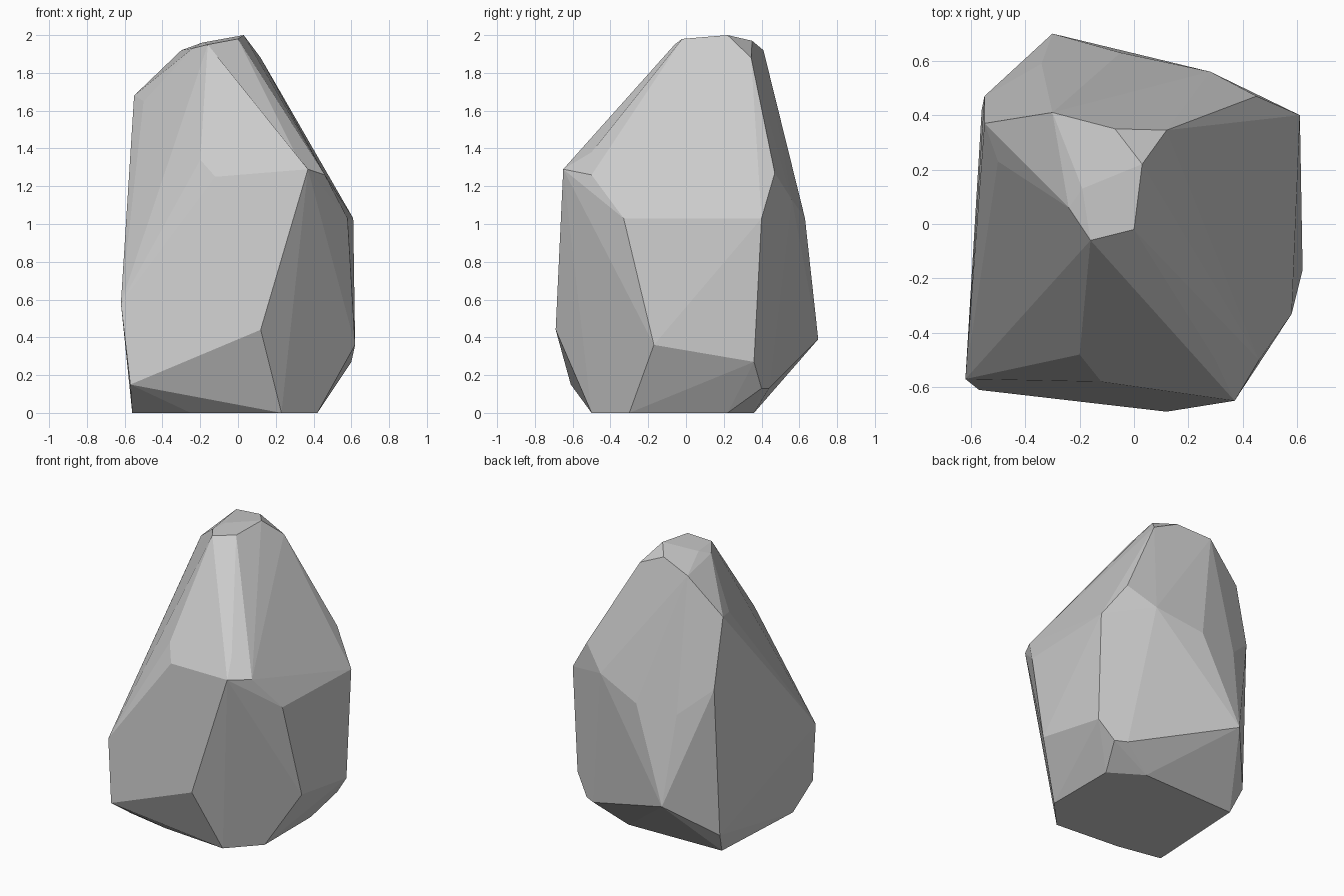
import bpy, bmesh, math
from mathutils import Vector
from mathutils.geometry import intersect_point_line

if "Cube" in bpy.data.objects:
    bpy.data.objects.remove(bpy.data.objects["Cube"])

# corner points of the faceted stone, by region
base = [(.42, .22, 0), (.2, .36, 0), (-.52, .34, 0), (-.56, -.4, 0),
        (-.25, -.46, 0), (.23, -.5, 0), (.42, -.3, 0)]
lower = [(.62, -.17, .36), (.6, .36, .27), (.5, .4, .13), (.42, .44, .13),
         (.25, .49, .36), (-.3, .7, .39), (-.56, .42, .15),
         (-.57, -.61, .15), (-.62, -.57, .58), (-.22, -.65, .43), (.12, -.69, .44)]
shoulder = [(.61, .4, 1.03), (.58, -.33, 1.03), (.46, -.5, 1.26), (.37, -.65, 1.29),
            (-.12, -.58, 1.25), (.45, .47, 1.27), (.28, .56, 1.13),
            (-.05, .63, 1.03), (-.34, .59, 1.01), (-.55, .47, 1.2)]
crown = [(0, -.02, 1.98), (.03, .22, 2), (.12, .345, 1.88), (-.07, .35, 1.97),
         (-.3, .41, 1.92), (-.55, .37, 1.68), (-.5, .23, 1.65),
         (-.24, .06, 1.93), (-.16, -.06, 1.95), (-.19, .13, 1.96)]
# shallow hollows pressed into the hull
hollows = [(.3, -.5, 1.38), (-.2, -.48, 1.34), (-.44, -.54, .9)]

bm = bmesh.new()
for p in base + lower + shoulder + crown:
    bm.verts.new(p)
hull = bmesh.ops.convex_hull(bm, input=bm.verts[:])
bmesh.ops.delete(bm, geom=[v for v in bm.verts if not v.link_faces], context='VERTS')
bmesh.ops.triangulate(bm, faces=bm.faces[:])


def press(point):
    """Split the nearest edge, join it to its neighbours and move the new corner."""
    p = Vector(point)

    def gap(e):
        a, b = e.verts[0].co, e.verts[1].co
        t = min(max(intersect_point_line(p, a, b)[1], .1), .9)
        return (a.lerp(b, t) - p).length
    edge = min(bm.edges, key=gap)
    v = bmesh.utils.edge_split(edge, edge.verts[0], .5)[1]
    v.co = p
    for f in list(v.link_faces):
        near = {w for e in v.link_edges for w in e.verts}
        for w in f.verts:
            if w not in near:
                bmesh.utils.face_split(f, v, w)
                break


for h in hollows:
    press(h)

# merge nearly flat triangles into facets
bmesh.ops.dissolve_limit(bm, angle_limit=math.radians(3), verts=bm.verts[:], edges=bm.edges[:])
bmesh.ops.recalc_face_normals(bm, faces=bm.faces[:])
mesh = bpy.data.meshes.new("stone")
bm.to_mesh(mesh)
bm.free()
bpy.context.collection.objects.link(bpy.data.objects.new("stone", mesh))
